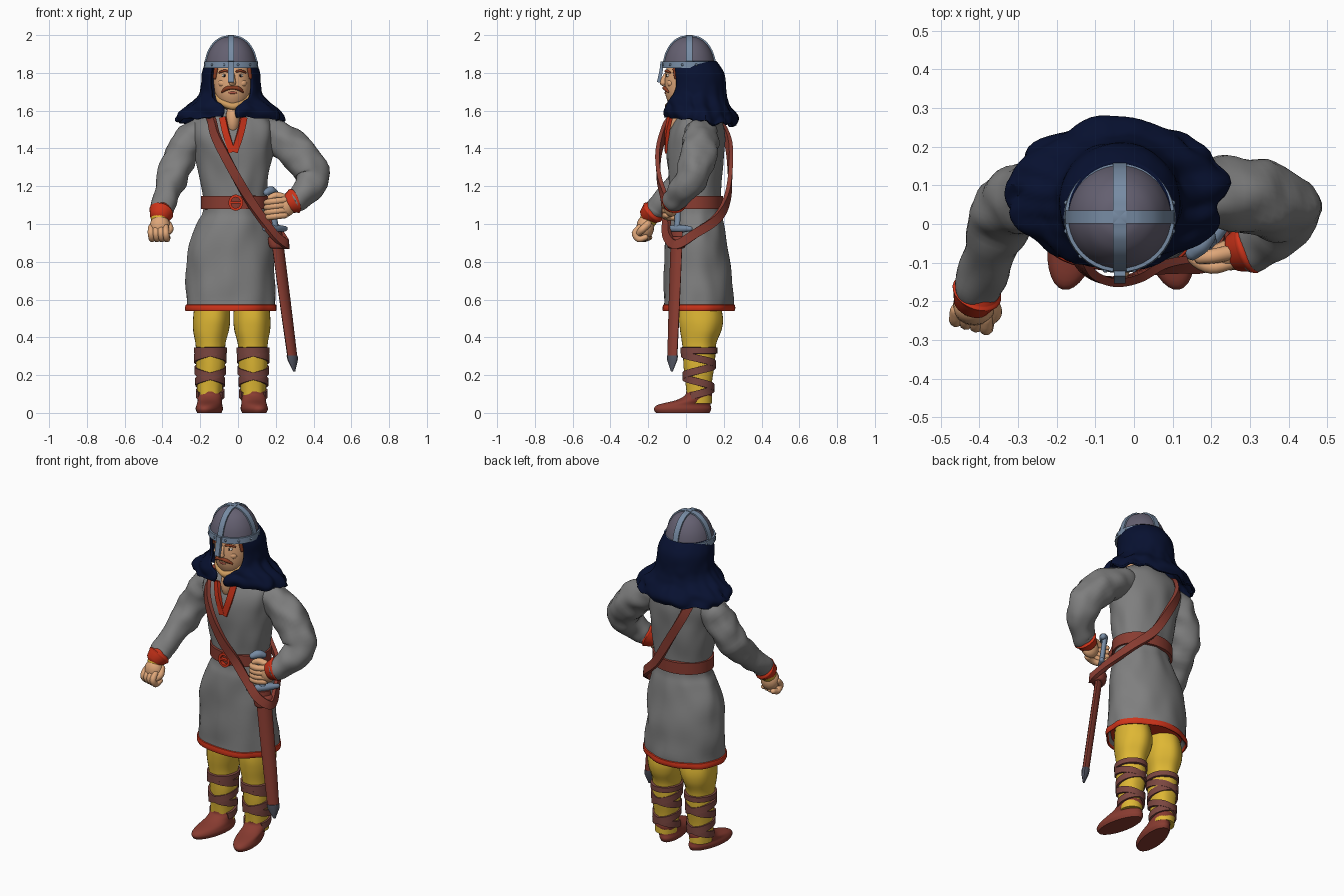
import bpy, bmesh
from math import sin, cos, pi
from mathutils import Vector, noise

NAVY, RED, BROWN, WRAP, GREY = (16, 24, 52), (205, 55, 32), (135, 62, 52), (122, 72, 66), (126, 126, 126)
GOLD, SKIN, STEEL, DOME = (222, 182, 55), (222, 165, 120), (118, 138, 162), (100, 96, 112)
HAIR, DARK, WHITE, CHAPE = (140, 65, 40), (35, 28, 28), (225, 220, 210), (85, 88, 100)
MX = -0.033  # body mid-plane

def finish(bm, name, color):
    bmesh.ops.recalc_face_normals(bm, faces=bm.faces)
    me = bpy.data.meshes.new(name)
    bm.to_mesh(me)
    ob = bpy.data.objects.new(name, me)
    bpy.context.collection.objects.link(ob)
    key = "col_%d_%d_%d" % color
    m = bpy.data.materials.get(key) or bpy.data.materials.new(key)
    m.diffuse_color = [(c / 255) ** 2.2 for c in color] + [1]
    me.materials.append(m)
    return ob

def smooth(pts, n=6, closed=False):
    """Catmull-Rom through tuples of any length."""
    out, k = [], len(pts)
    get = (lambda i: pts[i % k]) if closed else (lambda i: pts[max(0, min(k - 1, i))])
    for i in range(k if closed else k - 1):
        for t in (j / n for j in range(n)):
            out.append([b + .5 * t * (c - a + t * (2*a - 5*b + 4*c - d + t * (3*(b - c) + d - a)))
                        for a, b, c, d in zip(get(i-1), get(i), get(i+1), get(i+2))])
    return out if closed else out + [list(pts[-1])]

def skin(name, rings, color, wrap=True, caps=True, loop=False):
    """Faces between successive rings of points."""
    bm = bmesh.new()
    vs = [[bm.verts.new(p) for p in r] for r in rings]
    k = len(vs[0])
    for a, b in zip(vs, vs[1:] + vs[:1] if loop else vs[1:]):
        for i in range(k if wrap else k - 1):
            bm.faces.new((a[i], a[(i + 1) % k], b[(i + 1) % k], b[i]))
    for r in (vs[0], vs[-1]) if caps else ():
        bm.faces.new(r)
    return finish(bm, name, color)

def loft(name, st, color, seg=40, n=5, rot=0, wob=0, freq=6, turn=1.6):
    """Stack of horizontal ellipses (x, y, z, rx, ry)."""
    rings = []
    for x, y, z, rx, ry in (smooth(st, n) if n > 1 else st):
        rings.append([])
        for a in (2 * pi * i / seg for i in range(seg)):
            f = 1 + wob * noise.noise(Vector((cos(a) * turn, sin(a) * turn, z * freq)))
            u, v = f * rx * cos(a), f * ry * sin(a)
            rings[-1].append((x + u*cos(rot) - v*sin(rot), y + u*sin(rot) + v*cos(rot), z))
    return skin(name, rings, color)

def tube(name, st, color, seg=12, n=5, wob=0):
    """Round-ended limb through (x, y, z, r)."""
    s = [(Vector(p[:3]), p[3]) for p in smooth(st, n)]
    ends = []
    for (p, r), q in ((s[0], s[1][0]), (s[-1], s[-2][0])):
        d = (p - q).normalized() * r
        ends.append([(p + d * .85, r * .35), (p + d * .55, r * .8)])
    s = ends[0] + s + ends[1][::-1]
    rings, u = [], Vector((.31, .52, .8))
    for i, (p, r) in enumerate(s):
        t = (s[min(i+1, len(s)-1)][0] - s[max(i-1, 0)][0]).normalized()
        u = (u - t * u.dot(t)).normalized()
        dirs = [u * cos(2*pi*k/seg) + t.cross(u) * sin(2*pi*k/seg) for k in range(seg)]
        rings.append([p + d * r * (1 + wob * noise.noise((p + d * r) * 13)) for d in dirs])
    return skin(name, rings, color)

def ribbon(name, pts, color, out, width, thick, n=6, closed=False):
    """Flat strap; out(p) gives its outward direction."""
    s = [Vector(p) for p in smooth(pts, n, closed)]
    k, rings = len(s), []
    for i, p in enumerate(s):
        a, b = (s[i-1], s[(i+1) % k]) if closed else (s[max(i-1, 0)], s[min(i+1, k-1)])
        t, o = (b - a).normalized(), out(p)
        o = (o - t * o.dot(t)).normalized() * thick / 2
        w = t.cross(o).normalized() * width / 2
        rings.append([p + w + o, p - w + o, p - w - o, p + w - o])
    return skin(name, rings, color, caps=not closed, loop=closed)

def ball(name, c, r, color, seg=16):
    bm = bmesh.new()
    bmesh.ops.create_uvsphere(bm, u_segments=seg, v_segments=seg // 2 + 2, radius=1)
    for v in bm.verts:
        v.co = Vector(a * b + d for a, b, d in zip(v.co, r, c))
    return finish(bm, name, color)

around = lambda x, y: (lambda p: Vector((p.x - x, p.y - y, 0)))
forward = lambda p: Vector((0, -1, 0))

# Tunic: flared skirt, waist and shoulders in one loft, with a red hem
loft("tunic", [(-.04, .06, .60, .20, .15), (-.04, .06, .55, .235, .18), (-.04, .065, .60, .239, .187),
     (-.04, .06, .75, .235, .176), (-.035, .055, .90, .223, .165), (-.025, .05, 1.0, .192, .15), (-.016, .05, 1.06, .166, .135),
     (-.016, .05, 1.13, .166, .133), (-.02, .05, 1.25, .185, .143), (-.025, .05, 1.38, .21, .15), (-.03, .055, 1.47, .225, .15),
     (-.03, .065, 1.54, .21, .13), (-.03, .07, 1.6, .13, .09), (-.03, .07, 1.64, .06, .06)], GREY, 72, wob=.075, turn=2)
loft("tunic_hem", [(-.04, .062, .572, .225, .175), (-.04, .062, .54, .236, .184), (-.04, .064, .545, .246, .193),
     (-.04, .064, .572, .245, .192), (-.04, .064, .58, .22, .17)], RED, 72, n=2, wob=.075, turn=2)

# Sleeves and cuffs
tube("right_sleeve", [(-.17, .08, 1.485, .08), (-.25, .075, 1.445, .089), (-.304, .06, 1.365, .087), (-.339, .02, 1.27, .084),
     (-.37, -.06, 1.18, .069), (-.397, -.145, 1.10, .06), (-.403, -.165, 1.075, .059)], GREY, 32, wob=.18)
tube("left_sleeve", [(.11, .08, 1.49, .078), (.2, .08, 1.46, .09), (.285, .07, 1.4, .095), (.36, .055, 1.32, .097),
     (.392, .03, 1.24, .087), (.36, -.02, 1.175, .072), (.32, -.055, 1.133, .063), (.30, -.06, 1.12, .059)], GREY, 32, wob=.18)
tube("right_cuff", [(-.403, -.17, 1.07, .058), (-.406, -.177, 1.063, .066), (-.41, -.186, 1.055, .06)], RED, 24)
tube("left_cuff", [(.306, -.059, 1.124, .06), (.298, -.062, 1.121, .068), (.289, -.065, 1.117, .062)], RED, 24)
tube("right_undersleeve", [(-.41, -.185, 1.05, .05), (-.415, -.2, 1.02, .046)], GOLD, 20)

# Right fist
ball("right_palm", (-.413, -.215, .985), (.055, .047, .063), SKIN)
for i in range(4):
    x, y = -.460 + .026 * i, -.217 - .007 * i
    tube("right_finger", [(x, y - .005, .985, .016), (x, y - .032, .952, .018), (x + .005, y - .012, .92, .017),
         (x + .01, y + .025, .93, .015)], SKIN, 10, 4)
tube("right_thumb", [(-.372, -.2, 1.0, .02), (-.36, -.23, .972, .019), (-.38, -.252, .95, .016)], SKIN)

# Left hand closed around the grip
ball("left_palm", (.25, -.08, 1.095), (.055, .04, .058), SKIN)
for z in (1.047, 1.073, 1.1, 1.126):
    tube("left_finger", [(.25, -.1, z, .017), (.2, -.111, z - .005, .018), (.154, -.087, z - .012, .017),
         (.156, -.045, z - .012, .015)], SKIN, 10, 4)
tube("left_thumb", [(.25, -.074, 1.138, .02), (.205, -.083, 1.151, .019), (.17, -.088, 1.139, .016)], SKIN)

# Trousers, crossed leg wraps and shoes on both sides
for s, side in ((-1, "right"), (1, "left")):
    X = lambda d: MX + s * d
    leg = [(.105, .07, .62, .09, .10), (.106, .08, .51, .099, .114), (.109, .08, .44, .093, .108), (.112, .069, .36, .077, .088),
           (.112, .07, .25, .078, .082), (.115, .067, .15, .068, .07), (.115, .07, .05, .062, .066)]
    loft(side + "_trouser_leg", [(X(d), *r) for d, *r in leg], GOLD, 32, wob=.07)
    for k in (-1, 1):
        turns = [(t / 48, k * t / 48 * 3.8 * pi - pi / 2 + k) for t in range(49)]
        ribbon(side + "_leg_wrap", [(X(.114) + (.068 + .014*t) * cos(a), .068 + (.072 + .016*t) * sin(a), .09 + .235*t)
               for t, a in turns], WRAP, around(X(.114), .068), .038, .014, 2)
    loft(side + "_wrap_top", [(X(.112), .068, z, r, r + .01) for z, r in
         ((.312, .078), (.315, .088), (.345, .088), (.348, .076))], WRAP, 32, 1)
    loft(side + "_shoe", [(X(.119), -.017, 0, .059, .145), (X(.119), -.018, .021, .067, .155), (X(.118), -.008, .044, .063, .14),
         (X(.116), .04, .067, .063, .094), (X(.115), .066, .092, .067, .073), (X(.115), .068, .112, .062, .067)],
         BROWN, 32, 4, rot=s * .2)

# Belt and buckle
loft("belt", [(-.017, .05, z, r, r - .032) for z, r in ((1.078, .16), (1.08, .179), (1.148, .179), (1.15, .16))], BROWN, 48, 1)
ribbon("buckle_ring", [(-.012 + .032 * cos(a * pi / 4), -.105, 1.113 + .036 * sin(a * pi / 4)) for a in range(8)],
       RED, forward, .014, .026, 3, True)
ribbon("buckle_pin", [(-.045, -.108, 1.113), (.025, -.108, 1.113)], RED, forward, .01, .02)

# Shoulder strap running round the body to the scabbard
ribbon("shoulder_strap", [(-.14, -.078, 1.55), (-.12, -.121, 1.47), (-.068, -.147, 1.36), (-.004, -.142, 1.24), (.06, -.114, 1.13),
       (.13, -.105, 1.025), (.20, -.099, .935), (.26, -.05, .892), (.224, .05, .95), (.155, .165, 1.03), (.045, .22, 1.14),
       (-.045, .234, 1.29), (-.13, .218, 1.45), (-.16, .14, 1.565), (-.162, .02, 1.58)], BROWN, around(-.02, .05), .048, .022, 6, True)

# Sword and scabbard, flat of the blade turned 45 degrees
ax = lambda z: (.2 + (.97 - z) * .13, -.048 - (.97 - z) * .036, z)
for name, col, seg, n, st in (
        ("scabbard", BROWN, 8, 1, ((.96, .043, .02), (.7, .041, .02), (.5, .038, .02), (.29, .033, .02))),
        ("scabbard_tip", CHAPE, 8, 1, ((.305, .036, .023), (.28, .034, .021), (.22, .006, .005))),
        ("scabbard_knot", BROWN, 20, 3, ((.87, .043, .028), (.88, .054, .039), (.92, .056, .041), (.935, .043, .028))),
        ("sword_grip", STEEL, 12, 1, ((.97, .018, .014), (1.17, .018, .014)))):
    loft(name, [(*ax(z), a, b) for z, a, b in st], col, seg, n, rot=pi / 4)
tube("sword_guard", [(.142, -.105, .975, .014), (.198, -.04, .975, .022), (.25, .022, .975, .014)], STEEL)
tube("sword_pommel", [(.15, -.077, 1.166, .018), (.173, -.054, 1.176, .024), (.195, -.032, 1.167, .018)], STEEL)

# Collar trim and throat
ball("throat", (-.028, -.057, 1.555), (.038, .045, .08), SKIN)
for s in (-1, 1):
    ribbon("collar_trim", [(-.025 + s*.056, -.085, 1.565), (-.025 + s*.038, -.101, 1.48), (-.025 + s*.006, -.103, 1.38)],
           RED, around(-.025, .05), .035, .018)

# Hood: open-fronted cloth from helmet to shoulders, pulled in below the chin
rings = []
for x, y, z, rx, ry, gap in smooth([(-.037, .03, 1.86, .125, .125, .8), (-.037, .05, 1.8, .147, .146, .8),
        (-.037, .058, 1.73, .152, .147, .78), (-.037, .06, 1.68, .163, .15, .66), (-.039, .063, 1.64, .195, .162, .42),
        (-.041, .073, 1.605, .243, .177, .16), (-.044, .078, 1.57, .27, .184, .1), (-.046, .078, 1.545, .275, .185, .13)], 5):
    rings.append([])
    low = min(1, (1.86 - z) / .3)
    for a in (-pi / 2 + gap + (2 * pi - 2 * gap) * i / 80 for i in range(81)):
        f = 1 + .12 * low * low * noise.noise(Vector((cos(a) * 3, sin(a) * 3, z * 18)))
        dz = -.12 * ry * f * sin(a) + .025 * noise.noise(Vector((cos(a) * 4, sin(a) * 4, 2)))
        rings[-1].append((x + rx * f * cos(a), y + ry * f * sin(a), z + dz * low))
hood = skin("hood", rings, NAVY, wrap=False, caps=False)
mod = hood.modifiers.new("thickness", "SOLIDIFY")
mod.thickness, mod.offset = .014, 0

# Head and face
c = -.029
loft("head", [(c, -.03, 1.605, .03, .03), (c, -.028, 1.63, .062, .058), (c, -.02, 1.68, .088, .088),
     (c, -.01, 1.74, .1, .103), (c, 0, 1.80, .1, .108), (c, .005, 1.86, .09, .1)], SKIN, 32)
tube("nose", [(c, -.106, 1.79, .012), (c, -.119, 1.76, .016), (c, -.12, 1.748, .019)], SKIN)
ball("mouth", (c, -.104, 1.695), (.026, .01, .008), (170, 85, 70))
tube("beard", [(c - .087, -.025, 1.70, .01), (c - .067, -.062, 1.652, .014), (c, -.092, 1.622, .018),
     (c + .067, -.062, 1.652, .014), (c + .087, -.025, 1.70, .01)], (205, 155, 95), 14, wob=.5)
for s in (-1, 1):
    tube("moustache", [(c, -.115, 1.722, .009), (c + s*.03, -.111, 1.718, .011), (c + s*.056, -.094, 1.70, .006)], HAIR)
    tube("eyebrow", [(c + s*.022, -.108, 1.808, .006), (c + s*.045, -.102, 1.811, .007), (c + s*.07, -.084, 1.802, .005)], HAIR)
    ball("eye", (c + s*.042, -.091, 1.786), (.015, .013, .009), WHITE, 12)
    ball("pupil", (c + s*.042, -.102, 1.786), (.006, .005, .007), DARK, 10)
    ball("cheek", (c + s*.05, -.078, 1.745), (.026, .022, .022), SKIN)
    tube("side_hair", [(c + s*.088, -.06, 1.82, .011), (c + s*.094, -.053, 1.775, .01)], HAIR)

# Helmet: dome, rim, crossed bands, rivets and nose guard
HX, HY = -.037, .018
dome = [(.136, 1.825), (.133, 1.86), (.118, 1.91), (.09, 1.955), (.054, 1.982), (.024, 1.99), (.002, 1.992)]
loft("helmet_dome", [(HX, HY, z, r, r) for r, z in dome], DOME, 40, 4)
loft("helmet_rim", [(HX, HY, z, r, r) for z, r in ((1.826, .128), (1.826, .145), (1.86, .142), (1.861, .128))], STEEL, 40, 1)
arc = [(-r, z) for r, z in dome[1:-1]] + [(0, 1.994)] + [(r, z) for r, z in dome[-2:0:-1]]
radial = lambda p: p - Vector((HX, HY, 1.84))
ribbon("helmet_band_side", [(HX + r, HY, z) for r, z in arc], STEEL, radial, .034, .014)
ribbon("helmet_band_front", [(HX, HY + r, z) for r, z in arc], STEEL, radial, .034, .014)
ribbon("nose_guard", [(HX, -.126, 1.86), (HX, -.132, 1.81), (HX, -.145, 1.75)], STEEL, forward, .03, .018)
for a in ((i + .5) * pi / 6 for i in range(12)):
    ball("rim_rivet", (HX + .142 * cos(a), HY + .142 * sin(a), 1.843), (.007, .007, .007), STEEL, 8)

bpy.ops.object.select_all(action="SELECT")
bpy.context.view_layer.objects.active = hood
bpy.ops.object.shade_smooth_by_angle(angle=.75)
